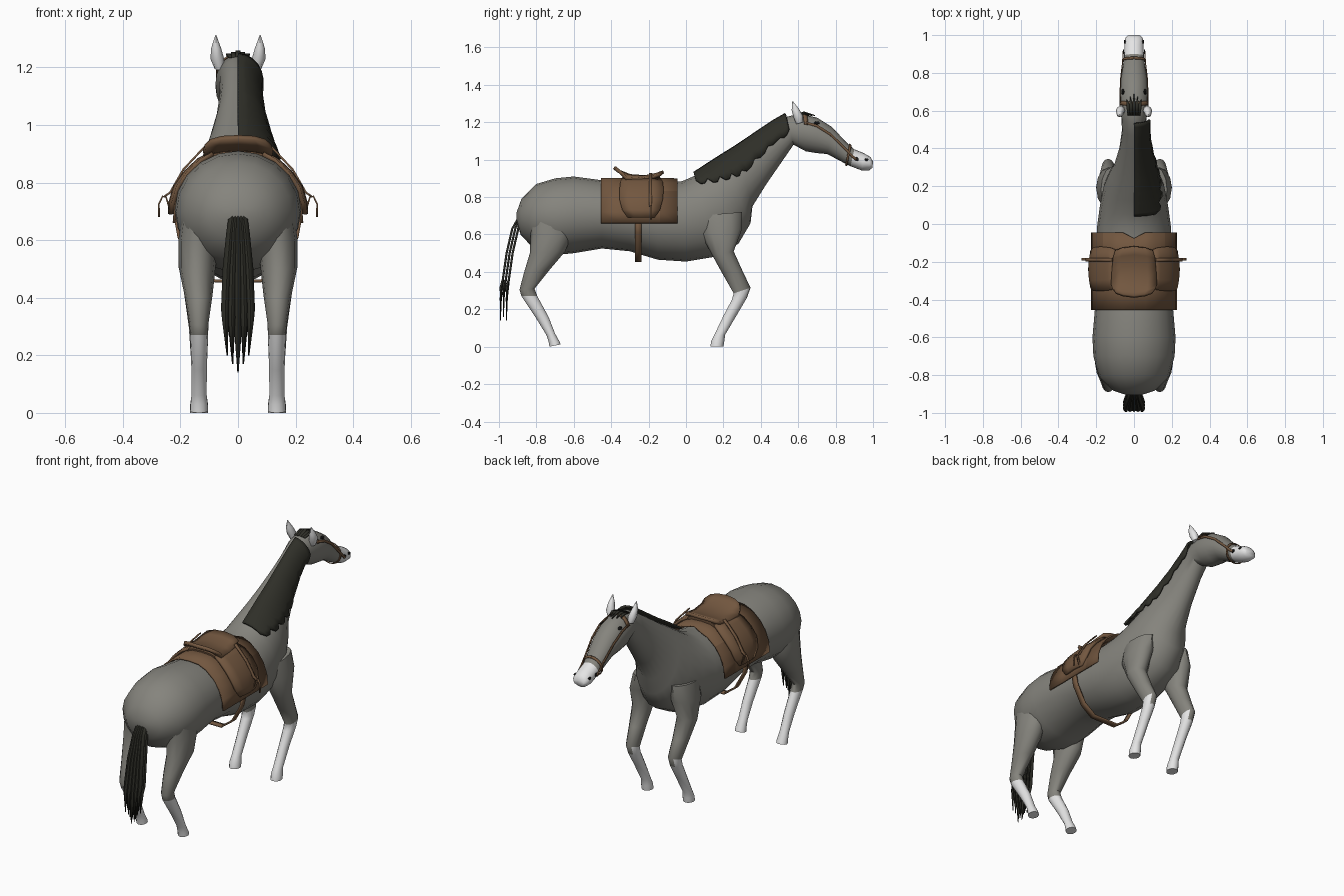
import bpy, bmesh, math
from mathutils import Vector


def material(name, rgb):
    m = bpy.data.materials.new(name)
    m.diffuse_color = (*rgb, 1)
    return m


GREY = material("grey coat", (0.235, 0.23, 0.205))
WHITE = material("white markings", (0.78, 0.78, 0.78))
DARK = material("dark hair", (0.028, 0.028, 0.021))
LEATHER = material("brown leather", (0.17, 0.095, 0.05))
PAD = material("dark saddle pad", (0.135, 0.075, 0.04))
BLACK = material("black details", (0.01, 0.01, 0.01))


def sheet(name, rows, mats, closed=False, thick=0, mirror=False, rule=None, angle=50):
    """Skin rows of points; closed rows become a capped tube."""
    bm = bmesh.new()
    vs = [[bm.verts.new(p) for p in r] for r in rows]
    n = len(rows[0])
    for a, b in zip(vs, vs[1:]):
        for k in range(n if closed else n - 1):
            j = (k + 1) % n
            bm.faces.new((a[k], a[j], b[j], b[k]))
    if closed:
        bm.faces.new(vs[0])
        bm.faces.new(vs[-1])
    bmesh.ops.recalc_face_normals(bm, faces=bm.faces)
    if rule:
        for f in bm.faces:
            f.material_index = rule(f.calc_center_median())
    me = bpy.data.meshes.new(name)
    bm.to_mesh(me)
    bm.free()
    ob = bpy.data.objects.new(name, me)
    bpy.context.collection.objects.link(ob)
    for m in mats:
        me.materials.append(m)
    bpy.ops.object.select_all(action='DESELECT')
    ob.select_set(True)
    bpy.context.view_layer.objects.active = ob
    bpy.ops.object.shade_smooth_by_angle(angle=math.radians(angle))
    if thick:
        s = ob.modifiers.new("thickness", 'SOLIDIFY')
        s.thickness, s.offset = thick, 0
    if mirror:
        ob.modifiers.new("mirror", 'MIRROR')
    return ob


def ring_point(r, a, grow=0.0, xc=0.0):
    """Point on an oval given by its two edge points (y, z) and half width."""
    top, bot = Vector((0, r[0], r[1])), Vector((0, r[2], r[3]))
    half = (top - bot) / 2
    half += half.normalized() * grow
    return (top + bot) / 2 + half * math.cos(a) + Vector((xc + (r[4] + grow) * math.sin(a), 0, 0))


def tube(name, rings, mats, n=16, **kw):
    rows = [[ring_point(r, 2 * math.pi * k / n, 0, r[5] if len(r) > 5 else 0) for k in range(n)] for r in rings]
    return sheet(name, rows, mats, closed=True, **kw)


def strap(name, pts, w, mat, thick=0.006, mirror=False):
    w = Vector(w)
    return sheet(name, [[Vector(p) - w, Vector(p) + w] for p in pts], [mat], thick=thick, mirror=mirror)


# Body, neck and head: top y, z, bottom y, z, half width
BODY = [
    (-.905, .72, -.905, .67, .04), (-.88, .79, -.885, .60, .11), (-.8, .87, -.82, .53, .185),
    (-.7, .90, -.7, .49, .215), (-.6, .91, -.6, .50, .22), (-.45, .89, -.45, .525, .207),
    (-.3, .875, -.3, .51, .2), (-.15, .87, -.15, .465, .2), (-.02, .885, 0, .455, .195),
    (.05, .915, .15, .48, .18), (.12, .96, .28, .55, .16), (.19, 1.005, .345, .66, .13),
    (.27, 1.055, .355, .75, .105), (.38, 1.13, .43, .87, .077), (.47, 1.19, .52, 1.0, .064),
    (.54, 1.23, .575, 1.08, .066), (.61, 1.245, .64, 1.045, .078), (.70, 1.225, .70, 1.035, .078),
    (.78, 1.175, .755, 1.03, .07), (.86, 1.09, .84, .985, .057), (.90, 1.055, .88, .965, .052),
    (.95, 1.035, .94, .942, .051), (.985, 1.015, .98, .943, .047), (1.0, .99, .997, .957, .033)]
tube("body", BODY, [GREY, WHITE], n=20, rule=lambda c: int(c.y > .885))


def body_ring(t):
    i = min(int(t), len(BODY) - 2)
    return [a + (b - a) * (t - i) for a, b in zip(BODY[i], BODY[i + 1])]


# Legs: front edge y, z, back edge y, z, half width, centre x
white_below = lambda c: int(c.z < .285)
tube("front_leg", [
    (.30, .72, .06, .70, .055, .12), (.30, .63, .08, .60, .065, .135), (.255, .51, .14, .49, .055, .145),
    (.30, .41, .195, .39, .043, .142), (.345, .315, .255, .285, .034, .137), (.325, .26, .245, .25, .032, .136),
    (.275, .175, .20, .165, .027, .135), (.21, .065, .15, .06, .026, .135), (.205, .03, .135, .03, .031, .135),
    (.20, 0, .13, 0, .031, .135)], [GREY, WHITE], n=12, mirror=True, rule=white_below)
tube("rear_leg", [
    (-.60, .72, -.84, .72, .06, .13), (-.61, .6, -.83, .6, .07, .137), (-.645, .51, -.835, .5, .064, .142),
    (-.73, .41, -.865, .4, .048, .137), (-.81, .31, -.89, .305, .033, .136), (-.795, .27, -.88, .27, .031, .135),
    (-.735, .16, -.80, .15, .027, .135), (-.70, .07, -.745, .06, .026, .135), (-.675, .025, -.735, .03, .03, .135),
    (-.67, .012, -.73, 0, .031, .135)], [GREY, WHITE], n=12, mirror=True, rule=white_below)

# Ears
tube("ear", [(.625, 1.20, .59, 1.19, .016, .065), (.625, 1.235, .575, 1.225, .024, .072),
             (.605, 1.27, .565, 1.265, .017, .076), (.572, 1.312, .568, 1.31, .002, .077)],
     [WHITE], n=8, mirror=True)

# Mane draped over the right of the neck, with a ragged hem
rows = []
for i in range(25):
    t = 8.95 + i * .25
    u = i / 24
    sweep = .72 + .75 * min(1, u * 1.9) - (.13 if i % 3 == 0 else 0)
    if u > .85:
        sweep *= 1.1
    rows.append([ring_point(body_ring(t), sweep * k / 5, .017) for k in range(6)])
sheet("mane", rows, [DARK], thick=.012)

# Forelock strands between the ears
for k in range(-2, 3):
    x = k * .016
    sheet("forelock", [[(x * .8 - .009, .575, 1.235), (x * .8 + .009, .575, 1.235)],
                       [(x - .009, .63, 1.255 - abs(x) * .3), (x + .009, .63, 1.255 - abs(x) * .3)],
                       [(x * 1.2 - .001, .69 - abs(x), 1.235), (x * 1.2 + .001, .69 - abs(x), 1.235)]],
          [DARK], thick=.006)

# Tail: layered tapering locks
for layer in range(3):
    for k in range(5):
        s = k - 2
        drop = .18 + .03 * abs(s) + .02 * ((k + layer) % 2)
        back = layer * .016
        path = [(.35, -.875, .72, .010), (.6, -.925 + back, .63, .013), (.85, -.955 + back, .5, .015),
                (1, -.975 + back, .36, .014), (1, -.986 + back, drop + .08, .010),
                (.85, -.992 + back, drop - .04, .001)]
        sheet("tail_lock", [[(s * .022 * f - w, y, z), (s * .022 * f, y - .008 * (w > .005), z),
                             (s * .022 * f + w, y, z)] for f, y, z, w in path], [DARK], thick=.004)

# Saddle pad draped over the back
PROFILE = [(0, .897), (.06, .893), (.11, .872), (.16, .83), (.195, .78), (.217, .72), (.222, .66)]
arc = [(-x, z) for x, z in PROFILE[:0:-1]] + PROFILE
pad_rows = [[(x, y - (.03 if y > -.05 and x == 0 else 0), z) for x, z in arc]
            for y in (-.455, -.35, -.25, -.14, -.045)]
sheet("saddle_pad", pad_rows, [LEATHER, PAD], thick=.01, rule=lambda c: int(c.y > -.13 and c.z < .85))

# Side flaps with a rounded lower edge
flap = []
for x, z, y0, y1 in [(.09, .90, -.34, -.14), (.13, .878, -.35, -.125), (.175, .836, -.355, -.12),
                     (.212, .785, -.355, -.125), (.228, .73, -.34, -.14), (.229, .69, -.31, -.17)]:
    flap.append([(x + b, y0 + (y1 - y0) * f, z) for f, b in ((0, -.004), (.25, .004), (.5, .007), (.75, .004), (1, -.004))])
sheet("saddle_flap", flap, [LEATHER], thick=.014, mirror=True)

# Seat with raised back and front
seat = []
for y, w, lift in [(-.385, .095, .05), (-.36, .115, .03), (-.30, .12, .006), (-.22, .115, 0),
                   (-.16, .11, .012), (-.12, .10, .026)]:
    seat.append([(w * f, y + .02 * f * f * (1 if y < -.3 else -1), .908 + lift - d)
                 for f, d in ((-1, .014), (-.6, .003), (0, 0), (.6, .003), (1, .014))])
sheet("seat", seat, [LEATHER], thick=.018)
tube("seat_base", [(-.34, .91, -.34, .87, .10), (-.24, .912, -.24, .87, .115), (-.14, .92, -.14, .87, .095)],
     [PAD], n=12)

# Girth under the belly
strap("girth", [(.218, -.255, .68), (.205, -.255, .61), (.15, -.255, .51), (.08, -.255, .458), (-.08, -.255, .458),
                (-.15, -.255, .51), (-.205, -.255, .61), (-.218, -.255, .68)], (0, .017, 0), LEATHER, .01)

# Stirrup leathers and open stirrups
strap("stirrup_leather", [(.115, -.19, .925), (.19, -.19, .845), (.236, -.19, .765), (.255, -.19, .752)],
      (0, .009, 0), LEATHER, .007, True)
strap("stirrup", [(.232, -.187, .69), (.25, -.187, .75), (.262, -.187, .752), (.275, -.187, .725), (.274, -.187, .68)],
      (0, .006, 0), LEATHER, .006, True)

# Bridle: noseband, browband and cheek straps
for nm, t, ga, gb in (("noseband", 19.45, 0, 2), ("browband", 16.3, -.5, .5)):
    n = 20
    a0, a1 = (0, 2 * math.pi) if nm == "noseband" else (-1.1, 1.1)
    sheet(nm, [[ring_point(body_ring(t + d), a0 + (a1 - a0) * k / n, .006) for d in (-.13, .13)]
               for k in range(n + 1)], [LEATHER], thick=.005)
cheek = [ring_point(body_ring(t), a, .007)
         for t, a in ((16.3, 1.0), (17, 1.05), (18, 1.15), (19, 1.25), (20, 1.45), (20.4, 1.6))]
strap("cheek_strap", cheek, (0, .003, .006), LEATHER, .005, True)


# Flat dark plates for eyes, nostrils and bit rings
def plate(name, t, a, ry, rz, mat):
    r = body_ring(t)
    c = ring_point(r, a, .003)
    normal = (c - ring_point(r, a, -.02)).normalized()
    u = normal.cross(Vector((0, 0, 1))).normalized()
    v = normal.cross(u)
    rows = [[c + (u * math.cos(q) * ry + v * math.sin(q) * rz) * s for s in (.05, 1)]
            for q in [2 * math.pi * k / 10 for k in range(11)]]
    sheet(name, rows, [mat], thick=.005, mirror=True)


plate("eye", 17.0, .82, .015, .009, BLACK)
plate("nostril", 21.5, 1.2, .010, .007, BLACK)
plate("bit_ring", 20.4, 1.55, .011, .011, BLACK)
